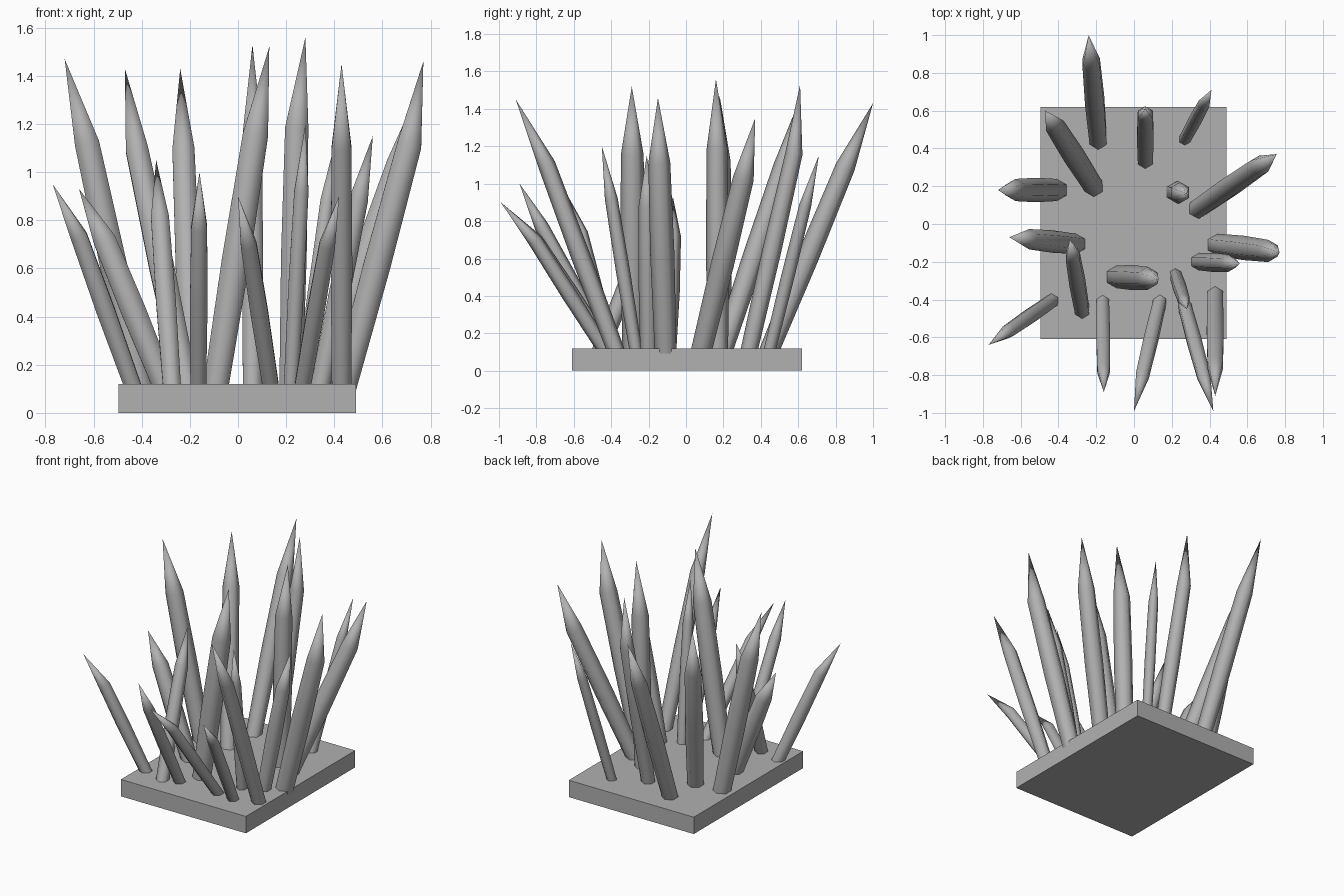
import bpy, bmesh
from mathutils import Vector

if "Cube" in bpy.data.objects:
    bpy.data.objects.remove(bpy.data.objects["Cube"])

TOP = 0.12   # plate top
BURY = 0.06  # spike roots start inside the plate

grey = bpy.data.materials.new("dark_grey")
grey.diffuse_color = (0.44, 0.44, 0.44, 1)
grey.use_nodes = True
grey.node_tree.nodes["Principled BSDF"].inputs["Base Color"].default_value = grey.diffuse_color

# base plate
bpy.ops.mesh.primitive_cube_add(size=1, location=(-0.003, 0.005, TOP / 2))
plate = bpy.context.object
plate.name = "base_plate"
plate.scale = (0.985, 1.23, TOP)
plate.data.materials.append(grey)


def spike(i, base, tip, r, f):
    """Six-sided crystal: root, slightly swollen middle, shoulder, point."""
    b, t = Vector((*base, TOP)), Vector(tip)
    h = t.z - TOP
    shoulder = b + Vector(((t.x - b.x) * f, (t.y - b.y) * f, h * 0.74))
    axis = (shoulder - b).normalized()
    root = b - axis * (BURY / axis.z)
    q = Vector((0, 0, 1)).rotation_difference(axis)
    bm = bmesh.new()
    rings = []
    for centre, k in ((root, 0.96), (b.lerp(shoulder, 0.5), 1.08), (shoulder, 0.98)):
        ring = bmesh.ops.create_circle(bm, segments=6, radius=r * k)["verts"]
        for v in ring:
            v.co = centre + q @ v.co
        rings.append(ring)
    point = bm.verts.new(t)
    for n in range(6):
        m = (n + 1) % 6
        for lo, hi in zip(rings, rings[1:]):
            bm.faces.new((lo[n], lo[m], hi[m], hi[n]))
        bm.faces.new((rings[2][n], rings[2][m], point))
    bm.faces.new(rings[0][::-1])
    bmesh.ops.recalc_face_normals(bm, faces=bm.faces)
    me = bpy.data.meshes.new("spike")
    bm.to_mesh(me)
    bm.free()
    me.materials.append(grey)
    ob = bpy.data.objects.new(f"spike_{i:02d}", me)
    bpy.context.collection.objects.link(ob)
    for p in me.polygons:
        p.use_smooth = len(p.vertices) < 6


# root position, tip, radius, horizontal share of the lean at the shoulder
SPIKES = [
    ((-0.19, 0.45), (-0.24, 1.00, 1.43), 0.054, 0.73),
    ((0.06, 0.34), (0.06, 0.61, 1.53), 0.047, 0.88),
    ((0.27, 0.45), (0.41, 0.71, 1.15), 0.033, 0.72),
    ((-0.215, 0.20), (-0.47, 0.60, 1.43), 0.055, 0.80),
    ((-0.41, 0.18), (-0.72, 0.18, 1.47), 0.060, 0.70),
    ((0.22, 0.17), (0.28, 0.16, 1.56), 0.057, 0.40),
    ((0.345, 0.085), (0.755, 0.37, 1.35), 0.057, 0.78),
    ((-0.31, -0.105), (-0.66, -0.07, 0.93), 0.055, 0.70),
    ((-0.275, -0.455), (-0.34, -0.08, 1.05), 0.044, 0.75),
    ((-0.44, -0.41), (-0.77, -0.64, 0.95), 0.041, 0.67),
    ((-0.09, -0.28), (0.13, -0.29, 1.52), 0.062, 0.74),
    ((-0.165, -0.42), (-0.16, -0.89, 1.00), 0.039, 0.75),
    ((0.135, -0.42), (0.00, -0.99, 0.90), 0.039, 0.67),
    ((0.27, -0.44), (0.42, -0.99, 0.90), 0.039, 0.67),
    ((0.43, -0.38), (0.43, -0.91, 1.45), 0.048, 0.69),
    ((0.445, -0.11), (0.77, -0.15, 1.46), 0.060, 0.82),
    ((0.345, -0.20), (0.56, -0.21, 1.15), 0.047, 0.72),
    ((0.22, -0.27), (0.28, -0.45, 1.20), 0.035, 0.72),
]
for i, s in enumerate(SPIKES, 1):
    spike(i, *s)
